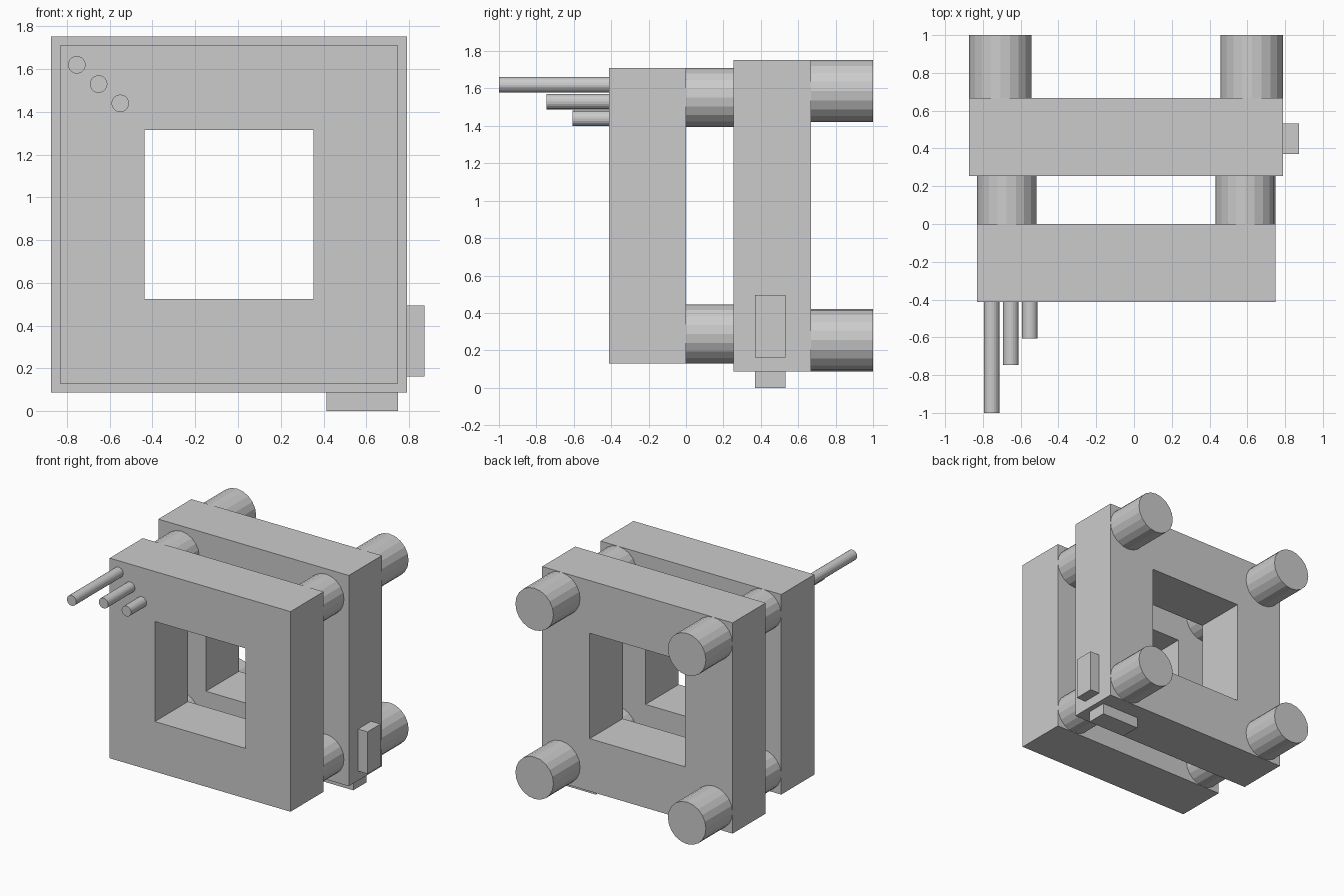
import bpy, bmesh, math
from mathutils import Matrix

if "Cube" in bpy.data.objects:
    bpy.data.objects.remove(bpy.data.objects["Cube"])

CX, CZ = -0.042, 0.92  # shared centre of both square frames


def make_object(name, bm):
    bmesh.ops.recalc_face_normals(bm, faces=bm.faces)
    mesh = bpy.data.meshes.new(name)
    bm.to_mesh(mesh)
    bm.free()
    obj = bpy.data.objects.new(name, mesh)
    bpy.context.collection.objects.link(obj)
    return obj


def box(name, lo, hi):
    bm = bmesh.new()
    bmesh.ops.create_cube(bm, size=1)
    for v in bm.verts:
        v.co = [(a + b) / 2 + c * (b - a) for a, b, c in zip(lo, hi, v.co)]
    return make_object(name, bm)


def rod(name, x, z, r, y0, y1, sides=20):
    bm = bmesh.new()
    mat = Matrix.Translation((x, (y0 + y1) / 2, z)) @ Matrix.Rotation(math.pi / 2, 4, 'X')
    bmesh.ops.create_cone(bm, cap_ends=True, segments=sides, radius1=r, radius2=r,
                          depth=y1 - y0, matrix=mat)
    return make_object(name, bm)


def frame(name, half, y0, y1):
    # Square ring whose opening is half the outer width
    bm = bmesh.new()
    corners = [(-1, -1), (1, -1), (1, 1), (-1, 1)]
    loops = [[bm.verts.new((CX + sx * h, y, CZ + sz * h)) for sx, sz in corners]
             for h, y in ((half, y0), (half, y1), (half / 2, y1), (half / 2, y0))]
    for k in range(4):
        a, b = loops[k], loops[(k + 1) % 4]
        for i in range(4):
            j = (i + 1) % 4
            bm.faces.new((a[i], a[j], b[j], b[i]))
    return make_object(name, bm)


def corner_posts(name, half, r, y0, y1):
    # Four round posts tucked flush into the frame corners
    d = half - r
    for sx, side in ((-1, "left"), (1, "right")):
        for sz, level in ((-1, "lower"), (1, "upper")):
            rod(f"{name}_{level}_{side}", CX + sx * d, CZ + sz * d, r, y0, y1)


# Frames and their posts
frame("front_frame", 0.79, -0.413, 0.0)
frame("back_frame", 0.832, 0.254, 0.667)
corner_posts("spacer_post", 0.79, 0.158, 0.0, 0.254)
corner_posts("rear_post", 0.832, 0.166, 0.667, 1.0)

# Stepped pins on the front
for i, (x, z, y) in enumerate([(-0.754, 1.62, -1.0), (-0.652, 1.53, -0.747), (-0.551, 1.44, -0.606)]):
    rod(f"front_pin_{i + 1}", x, z, 0.041, y, -0.413)

# Small blocks on the side and underside of the back frame
box("side_block", (0.79, 0.37, 0.163), (0.873, 0.533, 0.495))
box("bottom_block", (0.415, 0.37, 0.0), (0.748, 0.533, 0.088))
